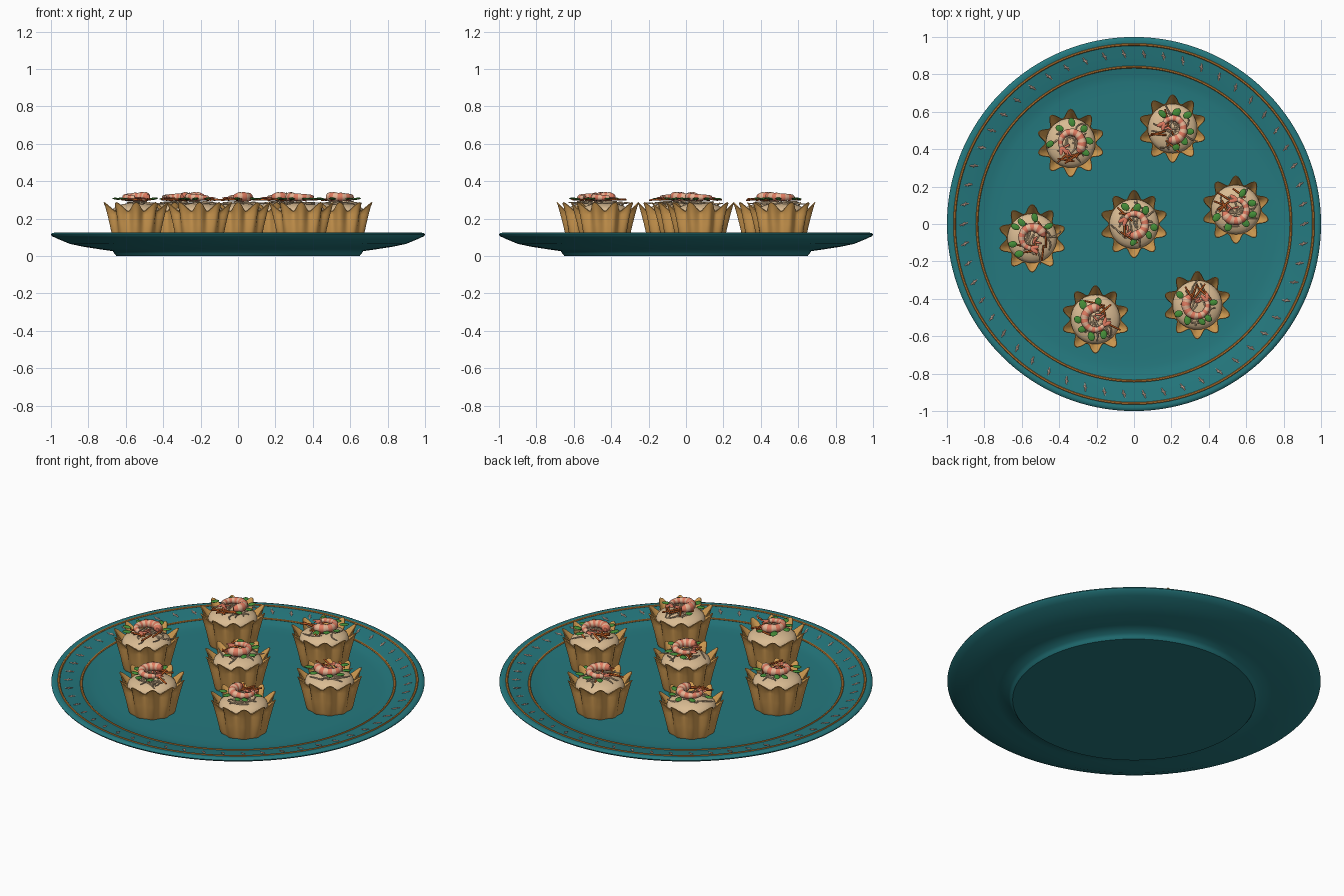
import bpy, bmesh, math, random
from mathutils import Vector

random.seed(4)
cube = bpy.data.objects.get("Cube")
if cube:
    bpy.data.objects.remove(cube)
TAU = math.tau
UP = Vector((0, 0, 1))


def material(name, r, g, b):
    m = bpy.data.materials.new(name)
    m.use_nodes = True
    m.diffuse_color = (r, g, b, 1)
    m.node_tree.nodes["Principled BSDF"].inputs["Base Color"].default_value = (r, g, b, 1)
    return m


TEAL = material("teal glaze", 0.018, 0.19, 0.21)
GOLD = material("gold trim", 0.5, 0.2, 0.035)
BLUSH = material("pale blush", 0.72, 0.5, 0.4)
PASTRY = material("baked pastry", 0.66, 0.34, 0.085)
CREAM = material("cream filling", 0.7, 0.5, 0.29)
SHRED = material("pale shreds", 0.75, 0.54, 0.33)
CORAL = material("coral shrimp", 0.75, 0.2, 0.12)
PALE = material("pale shrimp", 0.82, 0.47, 0.31)
CARROT = material("carrot orange", 0.58, 0.12, 0.02)
GREEN = material("leaf green", 0.06, 0.27, 0.04)


def finish(name, bm, mats, loc=(0, 0, 0), angle=40):
    bmesh.ops.recalc_face_normals(bm, faces=bm.faces)
    me = bpy.data.meshes.new(name)
    bm.to_mesh(me)
    bm.free()
    for m in mats:
        me.materials.append(m)
    for p in me.polygons:
        p.use_smooth = True
    me.set_sharp_from_angle(angle=math.radians(angle))
    ob = bpy.data.objects.new(name, me)
    ob.location = loc
    bpy.context.collection.objects.link(ob)
    return ob


def loft(bm, rings, mat=lambda i: 0, caps=True):
    """Skin a list of closed rings; mat gives the material slot of each band."""
    loops = [[bm.verts.new(p) for p in ring] for ring in rings]
    n = len(loops[0])
    for i, (a, b) in enumerate(zip(loops, loops[1:])):
        for j in range(n):
            k = (j + 1) % n
            bm.faces.new((a[j], a[k], b[k], b[j])).material_index = mat(i)
    if caps:
        for loop, i in ((loops[0], 0), (loops[-1], len(loops) - 2)):
            bm.faces.new(loop).material_index = mat(i)


def circle(r, z, n, wave=0, lift=0):
    """Ring with ten optional scallops in radius and height."""
    ring = []
    for j in range(n):
        t = TAU * j / n
        c = -math.cos(10 * t)
        ring.append(Vector(((r + wave * c) * math.cos(t), (r + wave * c) * math.sin(t), z + lift * c)))
    return ring


def tube(bm, pts, widths, heights, mat=lambda i: 0, n=8):
    """Elliptical tube along a path, kept level with the table."""
    rings = []
    for i, p in enumerate(pts):
        d = (pts[min(i + 1, len(pts) - 1)] - pts[max(i - 1, 0)]).normalized()
        side = d.cross(UP).normalized()
        top = side.cross(d)
        rings.append([p + side * widths[i] * math.cos(TAU * j / n) + top * heights[i] * math.sin(TAU * j / n)
                      for j in range(n)])
    loft(bm, rings, mat)


def sliver(bm, centre, heading, length, width, height, slot=0, bend=0.0, taper=0.9, tilt=0.0):
    """Short stick, curl or leaf centred on a point."""
    d = Vector((math.cos(heading), math.sin(heading), tilt))
    s = Vector((-math.sin(heading), math.cos(heading), 0))
    us = [-1, -0.8, -0.4, 0, 0.4, 0.8, 1]
    pts = [centre + d * u * length / 2 + s * bend * (0.5 - u * u) for u in us]
    k = [max(0.08, (1 - taper * u * u)) ** 0.5 for u in us]
    tube(bm, pts, [width * f for f in k], [height * f for f in k], lambda i: slot, 6)


def polar(r, t, z):
    return Vector((r * math.cos(t), r * math.sin(t), z))


# Serving plate: turned profile from the foot, round the lip, to the floor
profile = [(0.60, 0), (0.65, 0), (0.66, 0.012), (0.67, 0.026), (0.74, 0.036), (0.83, 0.05), (0.90, 0.065),
           (0.96, 0.09), (0.995, 0.106), (1.0, 0.114), (0.995, 0.122), (0.98, 0.125), (0.96, 0.122),
           (0.90, 0.111), (0.84, 0.101), (0.80, 0.09), (0.76, 0.086), (0.70, 0.085)]
bm = bmesh.new()
loft(bm, [circle(r, z, 128) for r, z in profile])
finish("serving_plate", bm, [TEAL], angle=50)

# Gold bands on the rim
for name, r, z in (("outer_gold_band", 0.96, 0.122), ("inner_gold_band", 0.84, 0.101)):
    bm = bmesh.new()
    section = [(math.cos(TAU * i / 6) * 0.007, math.sin(TAU * i / 6) * 0.005) for i in range(7)]
    loft(bm, [circle(r + a, z + b, 128) for a, b in section], caps=False)
    bmesh.ops.remove_doubles(bm, verts=bm.verts, dist=0.0001)
    finish(name, bm, [GOLD])

# Painted flecks between the bands
bm = bmesh.new()
for i in range(54):
    t = TAU * i / 54
    p = polar(0.91, t, 0.114)
    sliver(bm, p, t + 0.35, 0.046, 0.005, 0.003, tilt=0.18)
    sliver(bm, p, t + 1.2, 0.024, 0.005, 0.003)
finish("rim_flecks", bm, [BLUSH])


def shell(name, loc):
    # Fluted pastry cup, outside wall then inside wall
    rows = [(0.120, 0.004, 0.085, 0), (0.126, 0.006, 0.10, 0), (0.138, 0.010, 0.17, 0), (0.147, 0.014, 0.22, 0),
            (0.154, 0.021, 0.252, 0.018), (0.160, 0.023, 0.262, 0.024), (0.156, 0.023, 0.264, 0.024),
            (0.146, 0.019, 0.25, 0.018), (0.136, 0.010, 0.235, 0), (0.125, 0.006, 0.21, 0)]
    bm = bmesh.new()
    loft(bm, [circle(r, z, 100, w, l) for r, w, z, l in rows])
    finish(name, bm, [PASTRY], loc, 60)


def filling(name, loc):
    # Low mound
    bm = bmesh.new()
    rings = [circle(0.132 * math.cos(a), 0.235 + 0.05 * math.sin(a), 40)
             for a in [math.radians(d) for d in (0, 15, 30, 45, 60, 75, 87)]]
    loft(bm, rings)
    finish(name, bm, [CREAM], loc)


def shrimp(name, loc, opening):
    # Curled body with banded segments, open towards the given direction
    bm = bmesh.new()
    steps, per = 28, 4
    pts, rad = [], []
    for i in range(steps + 1):
        u = i / steps
        t = opening + math.radians(50 + 255 * u)
        pts.append(polar(0.062 - 0.008 * u, t, 0.317 - 0.006 * u))
        bulge = 0.9 + 0.1 * math.sin(math.pi * (i % per) / per)
        ends = min(1, 0.45 + 5 * u)
        rad.append((0.029 - 0.016 * u) * bulge * ends)
    tube(bm, pts, rad, rad, lambda i: (i // 2) % 2, 12)
    # Tail fan
    t = opening + math.radians(305)
    for spread in (-0.45, 0.35):
        d = t + math.pi / 2 + spread
        sliver(bm, pts[-1] + polar(0.02, d, 0), d, 0.05, 0.011, 0.004, 0)
    finish(name, bm, [CORAL, PALE], loc, 60)


def garnish(name, loc, opening):
    # Shreds, carrot sticks and leaves scattered over the mound
    bm = bmesh.new()
    rnd = random.uniform
    for i in range(15):
        r, t = rnd(0.02, 0.10), rnd(0, TAU)
        sliver(bm, polar(r, t, 0.293 - r * 0.15), rnd(0, TAU), rnd(0.07, 0.12), 0.0042, 0.0042, 0,
               rnd(-0.03, 0.03), 0.5, rnd(-0.08, 0.08))
    for i in range(6):
        r, t = rnd(0.05, 0.10), opening + rnd(-1.6, 1.6)
        sliver(bm, polar(r, t, 0.302), rnd(0, TAU), rnd(0.07, 0.11), 0.0055, 0.0055, 1, 0, 0.3, rnd(-0.1, 0.1))
    for i in range(6):
        t = opening + 1.3 + i * 0.72 + rnd(-0.2, 0.2)
        sliver(bm, polar(rnd(0.085, 0.112), t, 0.306), t + rnd(-0.7, 0.7), rnd(0.04, 0.052),
               rnd(0.015, 0.02), 0.006, 2, 0, 0.95, rnd(-0.15, 0.15))
    for i in range(3):
        t = opening + rnd(-0.8, 0.8)
        sliver(bm, polar(rnd(0, 0.06), t, 0.308), rnd(0, TAU), 0.04, 0.006, 0.005, 3)
    finish(name, bm, [SHRED, CARROT, GREEN, CORAL], loc, 60)


# One cup in the middle and six around it
cups = [(0, 0, math.radians(200))]
for k in range(6):
    a = math.radians(8 + 60 * k)
    cups.append((0.55 * math.cos(a), 0.55 * math.sin(a), a + math.radians(130)))
for i, (x, y, opening) in enumerate(cups, 1):
    loc = (x, y, 0)
    shell(f"pastry_cup_{i}", loc)
    filling(f"filling_{i}", loc)
    shrimp(f"shrimp_{i}", loc, opening)
    garnish(f"garnish_{i}", loc, opening)
